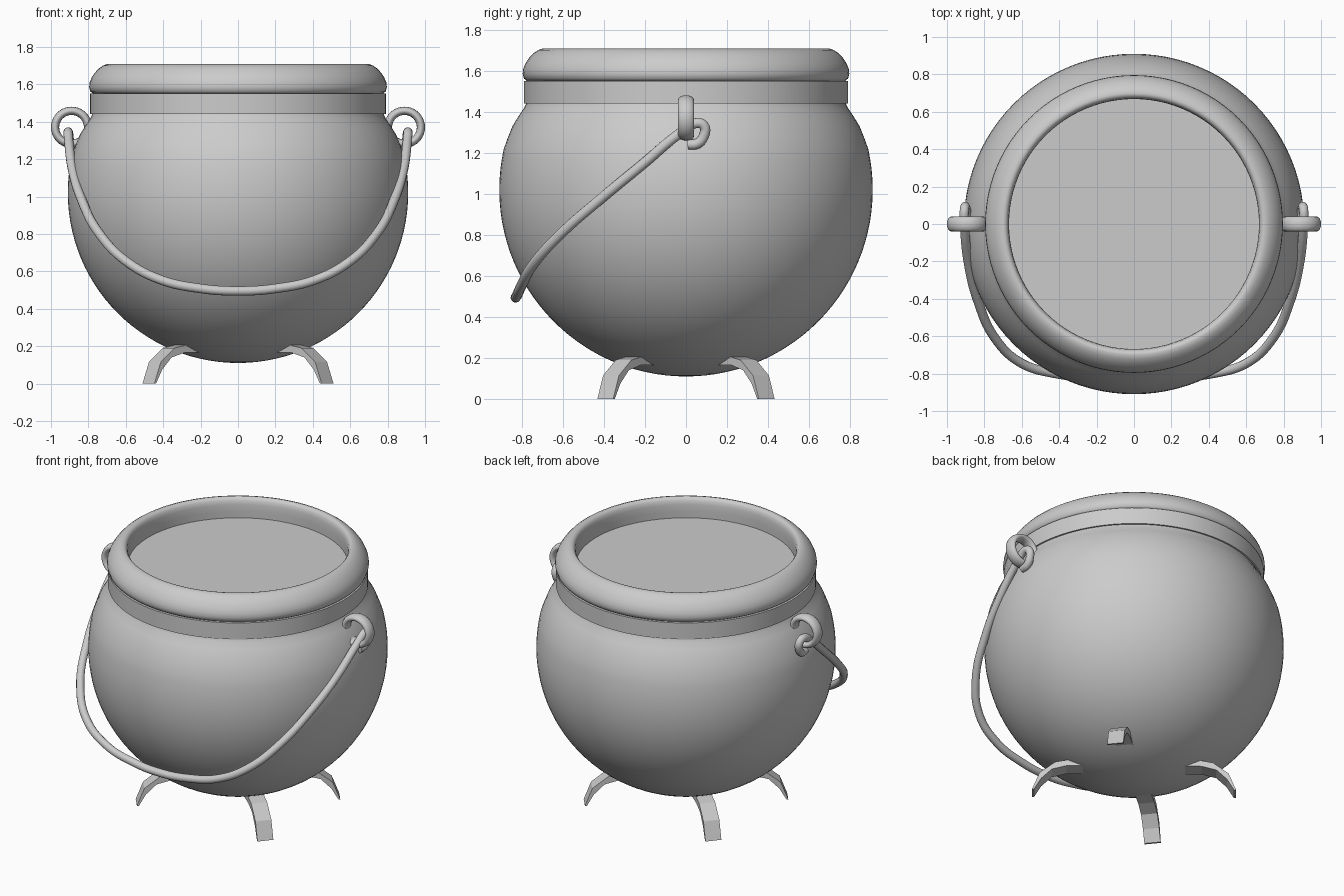
import bpy, bmesh
from math import sin, cos, pi, radians, sqrt
from mathutils import Vector, Matrix

if "Cube" in bpy.data.objects:
    bpy.data.objects.remove(bpy.data.objects["Cube"])


def finish(name, bm, smooth=35):
    bmesh.ops.recalc_face_normals(bm, faces=bm.faces)
    me = bpy.data.meshes.new(name)
    bm.to_mesh(me)
    bm.free()
    ob = bpy.data.objects.new(name, me)
    bpy.context.collection.objects.link(ob)
    if smooth:
        shade(ob, smooth)
    return ob


def shade(ob, angle):
    bpy.ops.object.select_all(action='DESELECT')
    ob.select_set(True)
    bpy.context.view_layer.objects.active = ob
    bpy.ops.object.shade_smooth_by_angle(angle=radians(angle))


def lathe(name, profile, closed=False, n=96, smooth=35):
    """Revolve (radius, z) points about z."""
    bm = bmesh.new()
    rings = []
    for r, z in profile:
        if r < 1e-4:
            rings.append([bm.verts.new((0, 0, z))] * n)
        else:
            rings.append([bm.verts.new((r * cos(2 * pi * i / n), r * sin(2 * pi * i / n), z))
                          for i in range(n)])
    pairs = list(zip(rings, rings[1:]))
    if closed:
        pairs.append((rings[-1], rings[0]))
    for a, b in pairs:
        for i in range(n):
            j = (i + 1) % n
            vs = list(dict.fromkeys([a[i], a[j], b[j], b[i]]))
            bm.faces.new(vs)
    return finish(name, bm, smooth)


# Round belly with a slightly concave shoulder running up into the neck
R, CZ = 0.91, 1.02
belly = []
for k in range(33):
    t = -pi / 2 + k * (pi / 2 + 0.22) / 32
    belly.append((R * cos(t) if k else 0, CZ + R * sin(t)))
belly += [(0.87, 1.27), (0.846, 1.33), (0.815, 1.38), (0.788, 1.42), (0.775, 1.45), (0.77, 1.56)]
lathe("pot_body", belly)

# Collar band
lathe("neck_band", [(0.74, 1.44), (0.79, 1.44), (0.79, 1.55), (0.74, 1.55)], closed=True)

# Rounded rim
lathe("rim", [(0.67, 1.55), (0.775, 1.55), (0.79, 1.562), (0.796, 1.585), (0.793, 1.61),
              (0.782, 1.637), (0.765, 1.662), (0.745, 1.684), (0.722, 1.70), (0.70, 1.708),
              (0.685, 1.705), (0.674, 1.69), (0.669, 1.665), (0.668, 1.62)],
      closed=True, smooth=50)

# Contents surface
lathe("contents", [(0, 1.575), (0.70, 1.575)], smooth=0)

# Ear rings on both sides
for side, s in (("left", -1), ("right", 1)):
    bpy.ops.mesh.primitive_torus_add(major_segments=40, minor_segments=16,
                                     major_radius=0.088, minor_radius=0.022)
    ear = bpy.context.object
    ear.name = side + "_ear_ring"
    ear.data.transform(Matrix.Translation((s * 0.89, 0, 1.37)) @ Matrix.Rotation(pi / 2, 4, 'X')
                       @ Matrix.Diagonal((1, 1, 1.8, 1)))
    shade(ear, 60)

# Drooping wire handle with a hook at each end
half = [(-0.89, 0.01, 1.24), (-0.895, 0.055, 1.245), (-0.90, 0.088, 1.285), (-0.905, 0.088, 1.33),
        (-0.908, 0.055, 1.345), (-0.905, -0.03, 1.295), (-0.885, -0.21, 1.145),
        (-0.835, -0.41, 0.98), (-0.74, -0.615, 0.80), (-0.60, -0.745, 0.655),
        (-0.417, -0.80, 0.556), (-0.20, -0.822, 0.508)]
path = half + [(0, -0.83, 0.495)] + [(-x, y, z) for x, y, z in reversed(half)]
cu = bpy.data.curves.new("handle", 'CURVE')
cu.dimensions = '3D'
cu.bevel_depth = 0.025
cu.bevel_resolution = 4
cu.resolution_u = 8
cu.use_fill_caps = True
sp = cu.splines.new('BEZIER')
sp.bezier_points.add(len(path) - 1)
for bp, p in zip(sp.bezier_points, path):
    bp.co = p
    bp.handle_left_type = bp.handle_right_type = 'AUTO'
handle = bpy.data.objects.new("handle", cu)
bpy.context.collection.objects.link(handle)
bpy.ops.object.select_all(action='DESELECT')
handle.select_set(True)
bpy.context.view_layer.objects.active = handle
bpy.ops.object.convert(target='MESH')
shade(bpy.context.object, 50)

# Four faceted claw feet, side profile as (outward, z)
claw = [((0.62, 0), (0.608, 0)), ((0.567, 0.118), (0.58, 0.07)),
        ((0.48, 0.19), (0.50, 0.14)), ((0.38, 0.21), (0.41, 0.165)), ((0.29, 0.23), (0.29, 0.165))]
claw[1] = ((0.575, 0.115), (0.565, 0.075))
for name, deg in (("front_right_foot", -39.4), ("back_right_foot", 39.4),
                  ("front_left_foot", -140.6), ("back_left_foot", 140.6)):
    bm = bmesh.new()
    secs = []
    for (so, zo), (si, zi) in claw:
        secs.append([bm.verts.new(p) for p in ((so, -0.05, zo), (so, 0.05, zo),
                                               (si, 0.05, zi), (si, -0.05, zi))])
    for a, b in zip(secs, secs[1:]):
        for i in range(4):
            j = (i + 1) % 4
            bm.faces.new((a[i], a[j], b[j], b[i]))
    bm.faces.new(secs[0])
    bm.faces.new(secs[-1])
    bmesh.ops.rotate(bm, verts=bm.verts, cent=(0, 0, 0), matrix=Matrix.Rotation(radians(deg), 3, 'Z'))
    finish(name, bm, 0)
